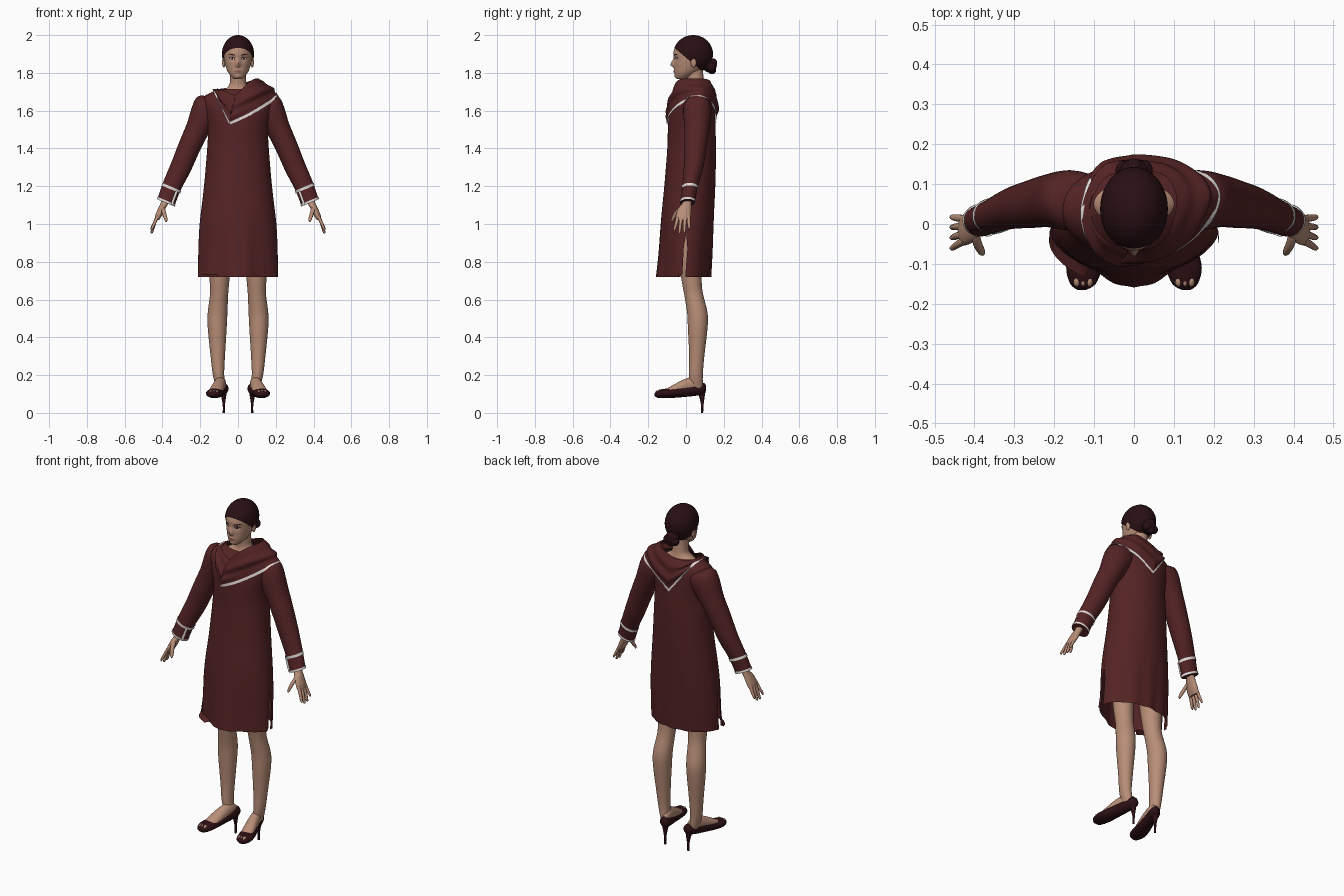
import bpy, bmesh, math
from mathutils import Vector
from mathutils.bvhtree import BVHTree

if "Cube" in bpy.data.objects:
    bpy.data.objects.remove(bpy.data.objects["Cube"])


def material(name, r, g, b):
    m = bpy.data.materials.new(name)
    m.use_nodes = True
    m.diffuse_color = (r, g, b, 1)
    node = m.node_tree.nodes["Principled BSDF"]
    node.inputs["Base Color"].default_value = (r, g, b, 1)
    node.inputs["Roughness"].default_value = 0.8
    return m


WINE = material("wine cloth", 0.09, 0.017, 0.018)
TRIM = material("white trim", 0.75, 0.72, 0.7)
SKIN = material("skin", 0.48, 0.27, 0.185)
HAIR = material("dark hair", 0.022, 0.005, 0.007)
SHOE = material("dark leather", 0.025, 0.005, 0.007)
LIPS = material("lips", 0.3, 0.11, 0.09)


def spline(pts, n, closed=False):
    """Smooth curve through tuples, n steps per span."""
    m, out = len(pts), []
    get = lambda i: pts[i % m] if closed else pts[max(0, min(m - 1, i))]
    for i in range(m if closed else m - 1):
        p, q, r, s = (get(i + k) for k in (-1, 0, 1, 2))
        for k in range(n):
            t = k / n
            out.append(tuple(b + 0.5 * t * (c - a + t * (2 * a - 5 * b + 4 * c - d + t * (3 * (b - c) + d - a)))
                             for a, b, c, d in zip(p, q, r, s)))
    return out if closed else out + [pts[-1]]


def finish(name, bm, mats):
    bmesh.ops.recalc_face_normals(bm, faces=bm.faces)
    me = bpy.data.meshes.new(name)
    bm.to_mesh(me)
    bm.free()
    for m in mats:
        me.materials.append(m)
    ob = bpy.data.objects.new(name, me)
    bpy.context.collection.objects.link(ob)
    bpy.ops.object.select_all(action="DESELECT")
    ob.select_set(True)
    bpy.context.view_layer.objects.active = ob
    bpy.ops.object.shade_smooth_by_angle(angle=math.radians(50))
    return ob


def skin_rows(bm, rows):
    vs = [[bm.verts.new(p) for p in row] for row in rows]
    for r, (a, b) in enumerate(zip(vs, vs[1:])):
        for j in range(len(a)):
            k = (j + 1) % len(a)
            bm.faces.new((a[j], a[k], b[k], b[j])).material_index = 0
    return vs


def loft(name, rings, mat, sides=24, steps=5, side=1, along="Z", cap=True, shape=None):
    """Elliptical rings (x, y, z, half width, half depth, tilt) joined to a tube."""
    rows = []
    for x, y, z, a, b, t in spline([tuple(r) + (0,) * (6 - len(r)) for r in rings], steps):
        row = []
        for j in range(sides):
            c, s = math.cos(math.tau * j / sides), math.sin(math.tau * j / sides)
            p = Vector((side * (x + a * c), y + b * s, z + t * a * c))
            row.append(Vector((p.x, p.z, p.y)) if along == "Y" else p)
        rows.append(row)
    bm = bmesh.new()
    vs = skin_rows(bm, rows)
    if cap:
        bm.faces.new(vs[0])
        bm.faces.new(vs[-1])
    if shape:
        shape(bm)
    return finish(name, bm, [mat])


def ball(name, centre, size, mat, cut=None):
    bm = bmesh.new()
    bmesh.ops.create_uvsphere(bm, u_segments=40, v_segments=24, radius=1)
    for v in bm.verts:
        v.co = Vector(centre) + Vector(v.co[i] * size[i] for i in range(3))
    if cut:
        bmesh.ops.bisect_plane(bm, geom=bm.verts[:] + bm.edges[:] + bm.faces[:],
                               plane_co=cut[0], plane_no=cut[1], clear_inner=True)
    return finish(name, bm, [mat])


# Dress body: pointed front hem, soft folds, and a slit on each side
def dress_shape(bm):
    for v in bm.verts:
        low = max(0, min(1, (1.1 - v.co.z) / 0.38))
        if v.co.y < 0:
            v.co.y *= 1 - 0.28 * low * min(1, abs(v.co.x) / 0.15)
        ang = math.atan2(v.co.y, v.co.x)
        v.co.y *= 1 + 0.03 * low * math.sin(9 * ang)
    seam = [e for e in bm.edges if all(i in seam_ids for i in (e.verts[0].index, e.verts[1].index))]
    bmesh.ops.split_edges(bm, edges=seam)
    for v in bm.verts:
        gap = 0.03 * max(0, (0.95 - v.co.z) / 0.23)
        mid = sum((f.calc_center_median().y for f in v.link_faces)) / max(1, len(v.link_faces)) - v.co.y
        if abs(mid) > 0.002 and abs(v.co.x) > 0.12 and v.is_boundary:
            v.co.y += math.copysign(gap, mid)


DRESS = [(0, -.017, .72, .213, .147), (0, -.005, .85, .21, .143), (0, .005, 1, .203, .14),
         (0, .02, 1.2, .18, .135), (0, .03, 1.4, .163, .129), (0, .03, 1.5, .16, .126),
         (0, .032, 1.58, .175, .122), (0, .038, 1.64, .19, .11), (0, .045, 1.675, .18, .09),
         (0, .05, 1.7, .135, .07), (0, .05, 1.715, .1, .055)]
seam_ids = {r * 80 + j for r in range(12) for j in (0, 40)}


def indexed_dress(bm):
    bm.verts.index_update()
    dress_shape(bm)


dress = loft("dress_body", DRESS, WINE, 80, 6, cap=False, shape=indexed_dress)

# Sleeves, cuffs, hands, legs and shoes, one set for each side
SLEEVE = [(.1, .06, 1.64, .04, .06, .8), (.16, .06, 1.61, .06, .075, 1), (.215, .058, 1.5, .057, .066, .5),
          (.257, .05, 1.41, .054, .06, .45), (.303, .04, 1.3, .051, .052, .45),
          (.35, .022, 1.2, .047, .042, .42), (.382, .008, 1.112, .045, .039, .42)]
LEG = [(.09, .055, .13, .025, .035), (.103, .052, .2, .03, .037), (.107, .057, .3, .038, .04),
       (.11, .062, .45, .05, .052), (.108, .06, .53, .052, .054), (.1, .04, .63, .048, .05),
       (.098, .03, .7, .052, .053), (.095, .02, .85, .06, .065), (.085, .01, 1, .065, .07)]
UPPER = [(.131, .098, -.166, .01, .007), (.128, .1, -.15, .032, .02), (.125, .103, -.11, .045, .025),
         (.115, .107, -.06, .043, .027), (.1, .115, 0, .036, .03), (.085, .125, .06, .032, .033),
         (.077, .13, .095, .026, .028), (.075, .13, .107, .01, .012)]
FOOT = [(.122, .108, -.11, .03, .016), (.115, .12, -.07, .036, .027), (.1, .142, 0, .032, .04),
        (.09, .15, .05, .028, .04), (.08, .14, .09, .016, .025)]
sleeves = []


def cuff_band(name, ring, width, side):
    x, y, z, a, b, t = ring
    low, high = ((x - k * .4, y, z + k, a + .003, b + .003, t) for k in (-width / 2, width / 2))
    loft(name, [low, high], TRIM, 32, 1, side, cap=False)


for side, word in ((1, "left"), (-1, "right")):
    sleeves.append(loft(word + "_sleeve", SLEEVE, WINE, 32, 5, side))
    cuff_band(word + "_cuff_top_trim", (.353, .02, 1.19, .047, .042, .42), .013, side)
    cuff_band(word + "_cuff_edge_trim", (.38, .009, 1.118, .045, .039, .42), .011, side)
    loft(word + "_cuff_side_trim", [(.322, -.014, 1.18, .007, .004), (.35, -.022, 1.105, .007, .004)],
         TRIM, 8, 1, side)
    # Hand
    loft(word + "_palm", [(.372, .012, 1.16, .024, .024), (.387, .006, 1.115, .021, .023),
                          (.402, -.006, 1.085, .02, .034), (.42, -.013, 1.045, .018, .04),
                          (.43, -.015, 1.02, .012, .036)], SKIN, 20, 4, side)
    for n, (root, tip, drop) in enumerate(((-.042, -.06, .965), (-.024, -.034, .95),
                                           (-.005, -.008, .952), (.013, .017, .972))):
        loft(f"{word}_finger_{n + 1}", [(.424, root, 1.045, .009, .01), (.442, (root + tip) / 2, 1.005, .009, .009),
                                        (.455, tip, drop + .01, .007, .007), (.458, tip, drop, .003, .003)],
             SKIN, 10, 3, side)
    loft(word + "_thumb", [(.4, -.02, 1.09, .012, .016), (.392, -.05, 1.06, .011, .013),
                           (.382, -.07, 1.025, .009, .009), (.38, -.075, 1.01, .003, .003)], SKIN, 12, 3, side)
    # Leg, foot and heeled shoe
    loft(word + "_leg", LEG, SKIN, 28, 4, side)
    loft(word + "_foot", FOOT, SKIN, 24, 4, side, "Y")
    loft(word + "_shoe", UPPER, SHOE, 28, 4, side, "Y")
    loft(word + "_shoe_heel", [(.075, .085, 0, .006, .006), (.075, .086, .05, .007, .008),
                               (.077, .082, .12, .02, .022)], SHOE, 12, 4, side)
    for n, x in enumerate((.112, .128, .143)):
        ball(f"{word}_toe_{n + 1}", (side * x, -.143, .112), (.009, .014, .01), SKIN)

# Asymmetric draped collar with a white border
HEM = [(-.045, -.1, 1.525), (-.1, -.065, 1.635), (-.13, -.01, 1.7), (-.13, .06, 1.71), (-.09, .135, 1.655),
       (0, .157, 1.535), (.1, .15, 1.605), (.19, .11, 1.655), (.212, .06, 1.67), (.15, -.02, 1.63), (.05, -.075, 1.568)]
NECK = [(-.015, -.06, 1.68), (-.07, -.04, 1.705), (-.105, .01, 1.71), (-.1, .07, 1.715), (-.065, .12, 1.72),
        (0, .135, 1.735), (.07, .125, 1.76), (.1, .09, 1.77), (.105, .04, 1.77), (.08, -.035, 1.765), (.035, -.062, 1.73)]


def corner(pts):
    """Smooth the loop but keep the front and back points sharp."""
    return spline(pts[:6], 12)[:-1] + spline(pts[5:] + pts[:1], 12)[:-1]


cloth = []
for ob in [dress] + sleeves:
    cloth.append(BVHTree.FromPolygons([v.co for v in ob.data.vertices], [p.vertices for p in ob.data.polygons]))
hem, neck = ([Vector(p) for p in corner(c)] for c in (HEM, NECK))
rows, count = [], 14
for k in range(count + 1):
    row = []
    for j, (h, n) in enumerate(zip(hem, neck)):
        w = k / (count - 1)
        if k >= count - 1:
            w = 1 - .016 / max(.03, (h - n).length) if k == count - 1 else 1
        else:
            w *= 1 - .016 / max(.03, (h - n).length)
        p = n.lerp(h, w)
        out = Vector((p.x, p.y - .045, 0)).normalized()
        fold = .007 * math.sin(w * 15 + j * .07) * math.sin(math.pi * w)
        p += out * (.022 * math.sin(math.pi * w) * min(1, (h - n).length / .1) + fold)
        if k > 3:
            for tree in cloth:
                hit, normal, _, _ = tree.find_nearest(p)
                depth = (p - hit).dot(normal)
                if depth < .005 and (p - hit).length < .06:
                    p = p + normal * (.005 - depth)
        row.append(p)
    rows.append(row)
bm = bmesh.new()
skin_rows(bm, rows)
bm.faces.ensure_lookup_table()
for f in bm.faces[-len(hem):]:
    f.material_index = 1
finish("collar", bm, [WINE, TRIM])

# Neck and head with sculpted face
loft("neck", [(0, .055, 1.65, .13, .06), (0, .052, 1.695, .1, .055), (0, .052, 1.73, .05, .045),
              (0, .048, 1.78, .042, .044), (0, .045, 1.83, .044, .045)], SKIN, 32, 5)


def bump(x, z, cx, cz, sx, sz):
    return math.exp(-((x - cx) / sx) ** 2 - ((z - cz) / sz) ** 2)


def face_shape(bm):
    for v in bm.verts:
        x, y, z = v.co
        if y < .0:
            v.co.y -= .02 * bump(x, z, 0, 1.842, .011, .026 if z > 1.842 else .011)
            v.co.y += .007 * bump(abs(x), z, .03, 1.876, .016, .012)
            v.co.y -= .005 * bump(x, z, 0, 1.808, .018, .01)
            v.co.y -= .004 * bump(x, z, 0, 1.782, .016, .01)


PROFILE = [(1.767, -.045, 0, .018), (1.776, -.055, .02, .032), (1.8, -.06, .06, .051), (1.83, -.062, .1, .064),
           (1.87, -.063, .12, .073), (1.91, -.066, .13, .075), (1.95, -.05, .125, .068), (1.98, -.015, .1, .045)]
head = loft("head", [(0, (f + b) / 2, z, w, (b - f) / 2) for z, f, b, w in PROFILE], SKIN, 96, 7, shape=face_shape)
face = BVHTree.FromPolygons([v.co for v in head.data.vertices], [p.vertices for p in head.data.polygons])


def patch(name, x, z, w, h, mat, lift, slant=0):
    """Thin oval plate laid on the face."""
    bm = bmesh.new()
    vs = []
    for r, j in [(0, 0)] + [(1, j) for j in range(20)]:
        c, s = r * math.cos(math.tau * j / 20), r * math.sin(math.tau * j / 20)
        px, pz = x + w * c, z + h * s + slant * w * c
        hit = face.ray_cast(Vector((px, -1, pz)), Vector((0, 1, 0)))[0]
        vs.append(bm.verts.new((px, hit.y - lift, pz)))
    for j in range(20):
        bm.faces.new((vs[0], vs[1 + j], vs[1 + (j + 1) % 20]))
    finish(name, bm, [mat])


patch("mouth", 0, 1.808, .02, .0065, LIPS, .0015)
for side, word in ((1, "left"), (-1, "right")):
    patch(word + "_eye_rim", side * .031, 1.877, .016, .0075, HAIR, .0015, side * .1)
    patch(word + "_eye", side * .031, 1.876, .012, .0045, TRIM, .0025, side * .1)
    patch(word + "_iris", side * .031, 1.876, .005, .0045, HAIR, .0035)
    patch(word + "_brow", side * .034, 1.897, .019, .003, HAIR, .0015, side * .15)
    ball(word + "_ear", (side * .075, .04, 1.855), (.009, .015, .026), SKIN)

# Swept-back hair and low bun
ball("hair", (0, .038, 1.9), (.085, .105, .1), HAIR, cut=((0, -.065, 1.935), (0, .105, .125)))
for n, (x, y, z, r) in enumerate(((0, .125, 1.84, .038), (-.022, .135, 1.825, .024),
                                  (.022, .135, 1.83, .025), (0, .142, 1.855, .022), (0, .138, 1.815, .022))):
    ball(f"bun_coil_{n + 1}", (x, y, z), (r, r, r), HAIR)
